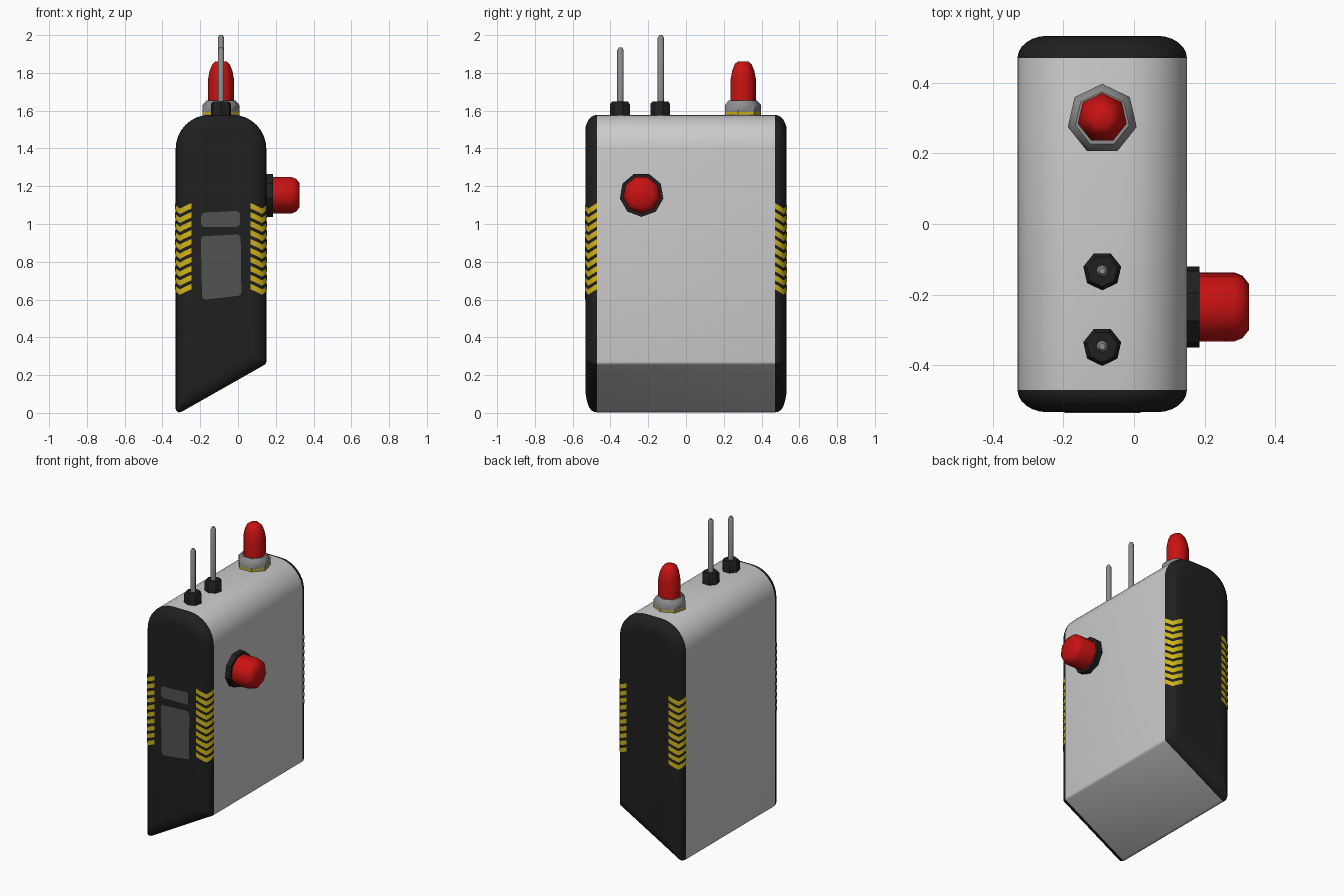
import bpy, bmesh, math
from mathutils import Vector, Matrix

if "Cube" in bpy.data.objects:
    bpy.data.objects.remove(bpy.data.objects["Cube"])


def mat(name, r, g, b):
    m = bpy.data.materials.new(name)
    m.diffuse_color = (r, g, b, 1)
    m.use_nodes = True
    m.node_tree.nodes["Principled BSDF"].inputs["Base Color"].default_value = m.diffuse_color
    return m


SHELL = mat("light grey shell", 0.6, 0.6, 0.6)
DARK = mat("charcoal rubber", 0.014, 0.014, 0.014)
RED = mat("signal red", 0.58, 0.006, 0.006)
YELLOW = mat("warning yellow", 0.62, 0.46, 0.01)
PANEL = mat("panel grey", 0.085, 0.085, 0.085)
METAL = mat("metal grey", 0.27, 0.27, 0.27)


def finish(name, bm, mats, angle=40, recalc=True):
    bmesh.ops.remove_doubles(bm, verts=bm.verts, dist=1e-5)
    if recalc:
        bmesh.ops.recalc_face_normals(bm, faces=bm.faces)
    me = bpy.data.meshes.new(name)
    bm.to_mesh(me)
    bm.free()
    for m in mats:
        me.materials.append(m)
    me.shade_smooth()
    me.set_sharp_from_angle(angle=math.radians(angle))
    ob = bpy.data.objects.new(name, me)
    bpy.context.collection.objects.link(ob)
    return ob


def outline(corners, d=0.0):
    """Counter-clockwise polygon (x, z, fillet, steps), inset by d, filleted."""
    pts, n = [], len(corners)
    for i, (x, z, r, steps) in enumerate(corners):
        p = Vector((x, z))
        a = p - Vector(corners[i - 1][:2])
        b = Vector(corners[(i + 1) % n][:2]) - p
        n1 = Vector((a.y, -a.x)).normalized()
        n2 = Vector((b.y, -b.x)).normalized()
        r = max(r - d, 0.002)
        c = p - (n1 + n2) * ((d + r) / (1 + n1.dot(n2)))
        a1 = math.atan2(n1.y, n1.x)
        turn = n1.angle_signed(n2)
        turn = abs(turn)
        for k in range(steps + 1):
            t = a1 + turn * k / steps
            pts.append(c + r * Vector((math.cos(t), math.sin(t))))
    return pts


def loft(bm, rings):
    """Skin a list of point rings, closing both ends."""
    vs = [[bm.verts.new(p) for p in ring] for ring in rings]
    n = len(vs[0])
    for a, b in zip(vs, vs[1:]):
        for i in range(n):
            j = (i + 1) % n
            bm.faces.new((a[i], a[j], b[j], b[i]))
    bm.faces.new(vs[0])
    bm.faces.new(vs[-1])


def turned(name, profile, sides, loc, mats, axis="Z", phase=0.0, rule=None, angle=40):
    """Turned part from (radius, height) pairs along z or x."""
    rot = Matrix.Rotation(math.pi / 2, 4, "Y") if axis == "X" else Matrix()
    m = Matrix.Translation(loc) @ rot
    bm = bmesh.new()
    loft(bm, [[m @ Vector((r * math.cos(phase + math.tau * k / sides),
                           r * math.sin(phase + math.tau * k / sides), h))
               for k in range(sides)] for r, h in profile])
    if rule:
        for f in bm.faces:
            f.material_index = rule(f.calc_center_median())
    return finish(name, bm, mats, angle)


# Housing: grey shell with dark rounded end caps
CX, HALF, SHELL_Y = -0.09, 0.24, 0.47
INSET, DEPTH, SEG = 0.085, 0.063, 6
BODY = [(CX - HALF, -0.012, 0.02, 3), (CX + HALF, 0.26, 0.02, 3),
        (CX + HALF, 1.578, 0.18, 8), (CX - HALF, 1.578, 0.18, 8)]


def cap_arc(t):
    """Inset and y distance along the rounded cap edge, t from 0 to 1."""
    a = t * math.pi / 2
    return INSET * (1 - math.cos(a)), SHELL_Y + DEPTH * math.sin(a)


steps = [cap_arc(k / SEG) for k in range(SEG + 1)]
sections = [(d, -y) for d, y in reversed(steps)] + steps
bm = bmesh.new()
loft(bm, [[(p.x, y, p.y) for p in outline(BODY, d)] for d, y in sections])
for f in bm.faces:
    f.material_index = 1 if abs(f.calc_center_median().y) > SHELL_Y - 0.01 else 0
finish("housing", bm, [SHELL, DARK])

# Yellow chevron stripes wrapped round the four upright cap edges
for sx, side in ((-1, "left"), (1, "right")):
    for sy, end in ((-1, "front"), (1, "back")):
        bm = bmesh.new()
        for i in range(10):
            rows = []
            for k in range(SEG + 1):
                t = k / SEG
                d, y = cap_arc(t)
                a = t * math.pi / 2
                x = CX + sx * (HALF - d + 0.003 * math.cos(a))
                y = sy * (y + 0.003 * math.sin(a))
                z = 0.625 + i * 0.0475 + 0.03 * abs(2 * t - 1)
                rows.append((bm.verts.new((x, y, z)), bm.verts.new((x, y, z + 0.029))))
            for a, b in zip(rows, rows[1:]):
                f = bm.faces.new((a[0], b[0], b[1], a[1]))
                f.normal_update()
                if f.normal.dot(Vector((sx, sy, 0))) < 0:
                    f.normal_flip()
        finish(f"{end}_{side}_chevrons", bm, [YELLOW], recalc=False)

# Front panels: thin rounded plates
Y0 = -(SHELL_Y + DEPTH)
for name, corners in (
        ("upper_front_panel", [(-0.195, 0.983), (0.01, 0.985), (0.01, 1.07), (-0.195, 1.06)]),
        ("lower_front_panel", [(-0.19, 0.598), (0.018, 0.622), (0.014, 0.945), (-0.197, 0.935)])):
    pts = outline([(x, z, 0.02, 3) for x, z in corners])
    bm = bmesh.new()
    loft(bm, [[(p.x, y, p.y) for p in pts] for y in (Y0 + 0.002, Y0 - 0.003)])
    finish(name, bm, [PANEL])

# Beacon on top: metal base with yellow ring, red lamp
UP = math.pi / 2
turned("beacon_base", [(0.1, 1.56), (0.1, 1.581), (0.1, 1.592), (0.1, 1.63), (0.078, 1.655)],
       7, (CX, 0.297, 0), [METAL, YELLOW], phase=UP,
       rule=lambda c: 1 if 1.581 < c.z < 1.592 else 0)
turned("beacon_lamp", [(0.071, 1.645), (0.071, 1.765), (0.062, 1.81), (0.047, 1.846), (0.03, 1.86)],
       7, (CX, 0.3, 0), [RED], phase=-UP + math.pi, angle=60)

# Two antennas with dark sockets
for name, y, top in (("short_antenna", -0.347, 1.935), ("tall_antenna", -0.133, 2.0)):
    turned(name + "_socket", [(0.055, 1.56), (0.055, 1.635), (0.044, 1.648)],
           7, (CX, y, 0), [DARK], phase=-UP)
    turned(name + "_rod", [(0.017, 1.63), (0.017, top - 0.015), (0.009, top)],
           8, (CX, y, 0), [METAL], angle=60)

# Side push button
turned("button_collar", [(0.117, 0.14), (0.117, 0.185)], 9, (0, -0.235, 1.155), [DARK], "X")
turned("button", [(0.099, 0.18), (0.099, 0.285), (0.09, 0.307), (0.066, 0.326)],
       9, (0, -0.235, 1.155), [RED], "X", angle=60)
